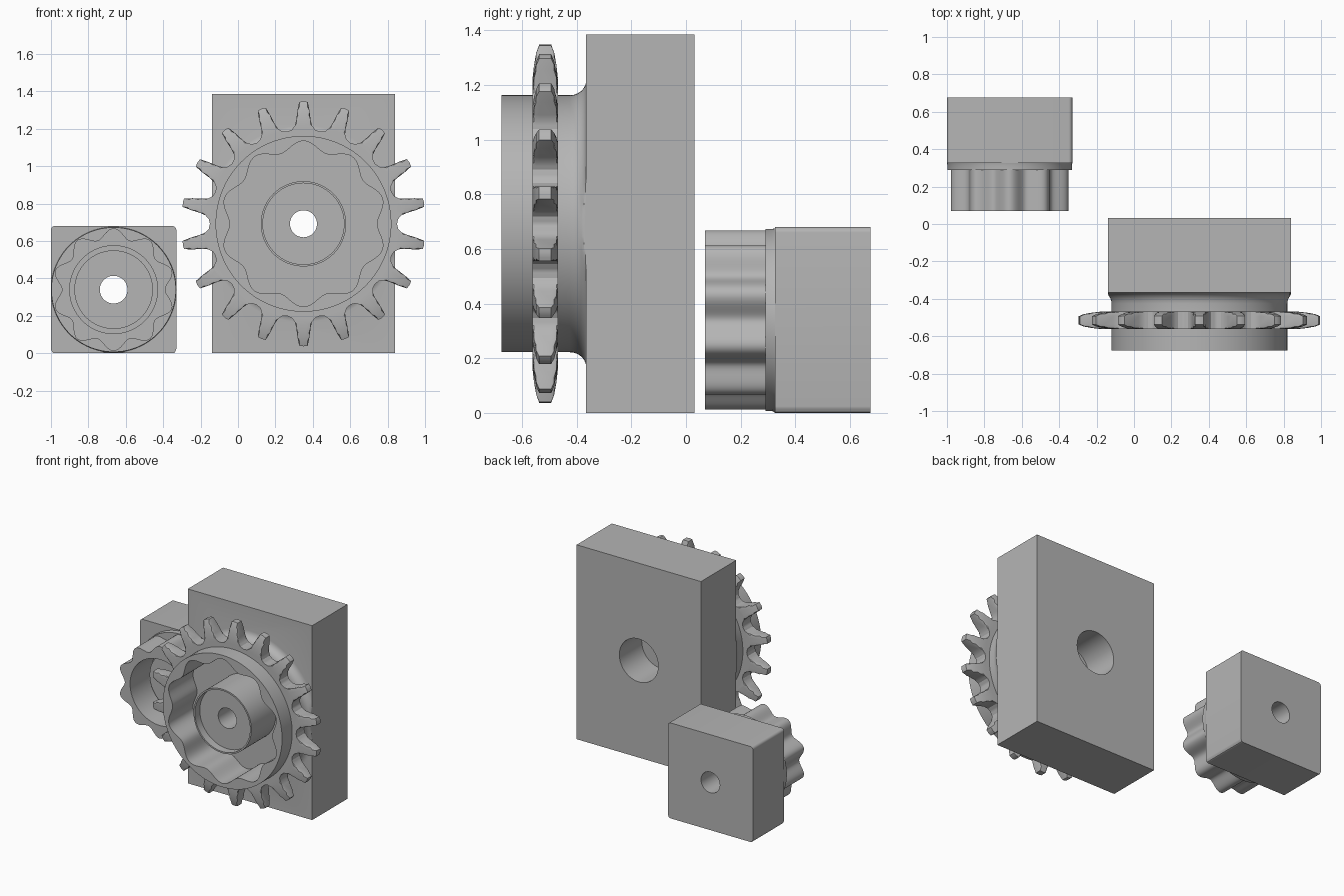
import bpy, bmesh, math
from math import sin, cos, pi, radians

cube = bpy.data.objects.get("Cube")
if cube:
    bpy.data.objects.remove(cube, do_unlink=True)

grey = bpy.data.materials.new("plain_grey")
grey.use_nodes = True
COLOUR = (0.46, 0.46, 0.46, 1)
grey.diffuse_color = COLOUR
grey.node_tree.nodes["Principled BSDF"].inputs["Base Color"].default_value = COLOUR


def finish(name, bm):
    bmesh.ops.recalc_face_normals(bm, faces=bm.faces)
    mesh = bpy.data.meshes.new(name)
    bm.to_mesh(mesh)
    bm.free()
    mesh.materials.append(grey)
    ob = bpy.data.objects.new(name, mesh)
    bpy.context.collection.objects.link(ob)
    return ob


def box(name, x0, x1, y0, y1, z0, z1, corner=0):
    """Box whose four front-to-back edges may be rounded."""
    bm = bmesh.new()
    bmesh.ops.create_cube(bm, size=1)
    for v in bm.verts:
        v.co = (x0 if v.co.x < 0 else x1, y0 if v.co.y < 0 else y1, z0 if v.co.z < 0 else z1)
    if corner:
        edges = [e for e in bm.edges if abs(e.verts[0].co.y - e.verts[1].co.y) > 0.01]
        bmesh.ops.bevel(bm, geom=edges, offset=corner, segments=5, profile=0.5, affect='EDGES')
    return finish(name, bm)


def loft(name, axis, rings, n=96):
    """Solid along y; each ring is (y, radius or function of the angle from the top)."""
    bm = bmesh.new()
    loops = []
    for y, r in rings:
        loop = []
        for i in range(n):
            a = 2 * pi * i / n
            d = r(a) if callable(r) else r
            loop.append(bm.verts.new((axis[0] + d * sin(a), y, axis[1] + d * cos(a))))
        loops.append(loop)
    for p, q in zip(loops, loops[1:]):
        for i in range(n):
            j = (i + 1) % n
            bm.faces.new((p[i], p[j], q[j], q[i]))
    bm.faces.new(loops[0])
    bm.faces.new(loops[-1])
    return finish(name, bm)


def combine(target, other, operation):
    """Apply a boolean and discard the second solid."""
    mod = target.modifiers.new("combine", 'BOOLEAN')
    mod.operation, mod.object, mod.solver = operation, other, 'EXACT'
    bpy.context.view_layer.objects.active = target
    bpy.ops.object.modifier_apply(modifier=mod.name)
    bpy.data.objects.remove(other, do_unlink=True)


def wave(mean, height):
    """Ten-lobed outline with a lobe at the top."""
    return lambda a: mean + height * cos(10 * a)


TOOTH = [(0, .655), (2, .652), (2.8, .62), (3.8, .56), (5, .527), (7, .507), (10, .5)]


def tooth_radius(a):
    t = math.degrees(a) % 20
    t = min(t, 20 - t)
    for (a0, r0), (a1, r1) in zip(TOOTH, TOOTH[1:]):
        if t <= a1:
            return r0 + (r1 - r0) * (t - a0) / (a1 - a0)
    return TOOTH[-1][1]


def capped(limit):
    return lambda a: min(tooth_radius(a), limit)


def flare(r, half=.489):
    """Round outline trimmed to the width of the block."""
    return lambda a: min(r, half / max(abs(sin(a)), .001))


# Large block with hub, sprocket and lobed pocket
BIG = (.35, .692)
large = box("sprocket_block", -.14, .84, -.365, .032, 0, 1.385)
fillet = [(-.425 + .06 * sin(t), flare(.47 + .055 * (1 - cos(t))))
          for t in (radians(15 * k) for k in range(7))]
hub = loft("hub", BIG, [(-.675, .47)] + fillet + [(-.3, .47)], 128)
combine(large, hub, 'UNION')

MID = -.515
taper = [(.046, .535), (.041, .58), (.033, .625), (.022, .66)]
rings = [(MID - h, capped(r)) for h, r in taper] + [(MID + h, capped(r)) for h, r in reversed(taper)]
combine(large, loft("sprocket", BIG, rings, 360), 'UNION')
pocket = wave(.418, .025)
combine(large, loft("pocket", BIG, [(-.75, pocket), (-.4, pocket)], 200), 'DIFFERENCE')
combine(large, loft("boss", BIG, [(-.675, .228), (-.38, .228)]), 'UNION')
combine(large, loft("boss_recess", BIG, [(-.75, .217), (-.62, .217)]), 'DIFFERENCE')
combine(large, loft("bore", BIG, [(-.8, .072), (.2, .072)], 64), 'DIFFERENCE')
combine(large, loft("back_bore", BIG, [(-.22, .153), (.2, .153)]), 'DIFFERENCE')

# Small block with flange and lobed cup
SMALL = (-.665, .34)
small = box("coupling_block", -1, -.33, .325, .675, .004, .68, .02)
combine(small, loft("flange", SMALL, [(.29, .333), (.315, .333), (.325, .335), (.4, .335)], 128), 'UNION')
lobes = wave(.302, .026)
combine(small, loft("lobed_cup", SMALL, [(.07, lobes), (.35, lobes)], 200), 'UNION')
combine(small, loft("cup_hollow", SMALL, [(0, .235), (.31, .235)]), 'DIFFERENCE')
combine(small, loft("cup_disc", SMALL, [(.255, .21), (.35, .21)]), 'UNION')
combine(small, loft("small_bore", SMALL, [(0, .074), (.8, .074)], 64), 'DIFFERENCE')
for v in small.data.vertices:
    if v.co.z < .01 and v.co.y > .32:
        v.co.z -= .004

# Smooth curved walls, keep machined edges crisp
bpy.ops.object.select_all(action='DESELECT')
for ob in (large, small):
    ob.select_set(True)
    bpy.context.view_layer.objects.active = ob
bpy.ops.object.shade_smooth_by_angle(angle=radians(30))
